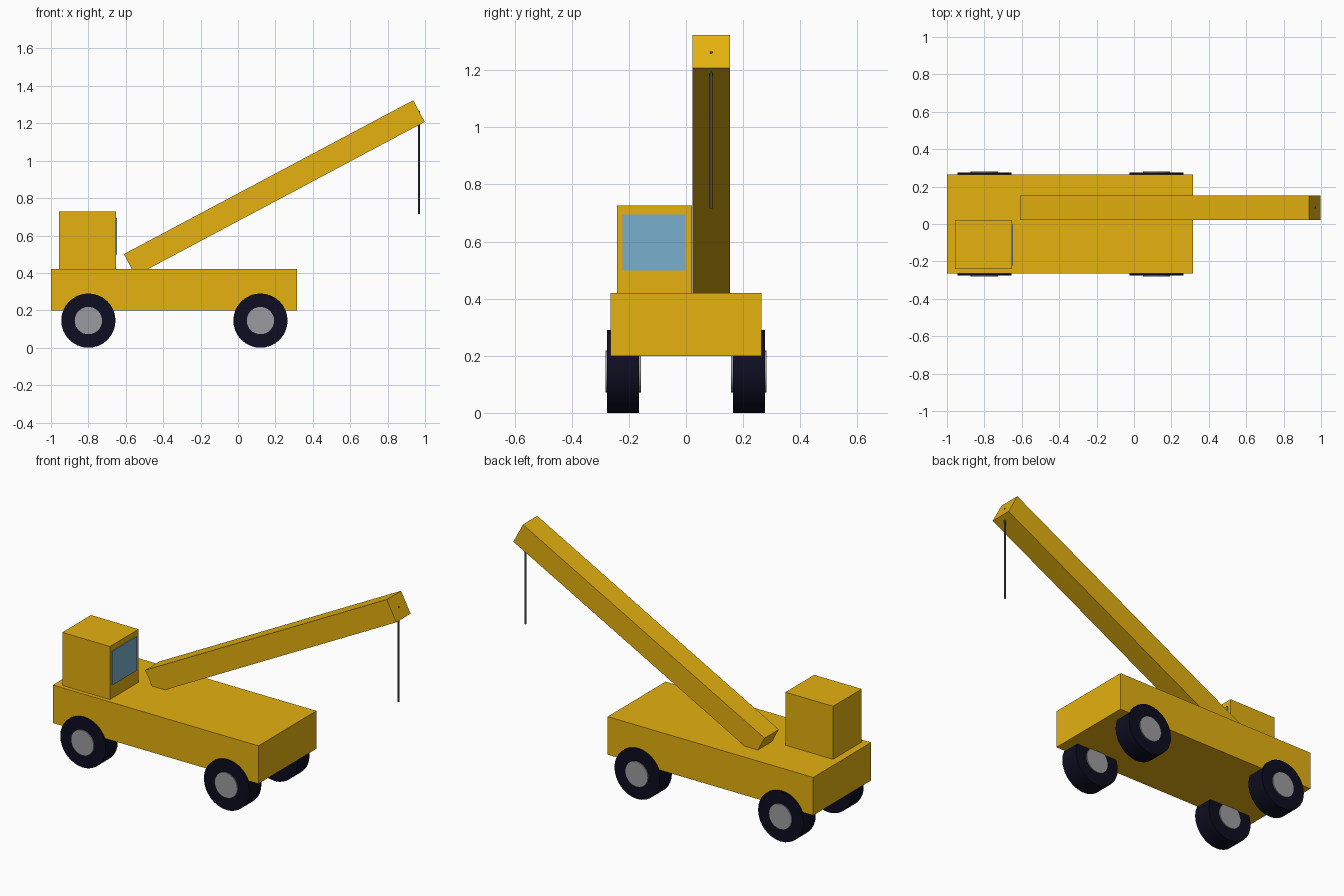
import bpy, bmesh, math
from mathutils import Matrix, Vector

if "Cube" in bpy.data.objects:
    bpy.data.objects.remove(bpy.data.objects["Cube"])


def material(name, rgb):
    m = bpy.data.materials.new(name)
    m.diffuse_color = (*rgb, 1)
    m.use_nodes = True
    m.node_tree.nodes["Principled BSDF"].inputs["Base Color"].default_value = m.diffuse_color
    return m


YELLOW = material("yellow paint", (0.78, 0.44, 0.005))
RUBBER = material("dark rubber", (0.004, 0.004, 0.015))
GREY = material("hub grey", (0.33, 0.33, 0.35))
GLASS = material("window blue", (0.19, 0.43, 0.62))
STEEL = material("cable steel", (0.08, 0.08, 0.09))


def finish(name, bm, mat, matrix):
    mesh = bpy.data.meshes.new(name)
    bm.to_mesh(mesh)
    bm.free()
    mesh.materials.append(mat)
    ob = bpy.data.objects.new(name, mesh)
    ob.matrix_world = matrix
    bpy.context.collection.objects.link(ob)
    return ob


def box(name, centre, size, mat, tilt=0):
    bm = bmesh.new()
    bmesh.ops.create_cube(bm, size=1)
    bmesh.ops.scale(bm, vec=Vector(size), verts=bm.verts)
    return finish(name, bm, mat, Matrix.Translation(centre) @ Matrix.Rotation(tilt, 4, 'Y'))


def cylinder(name, centre, radius, depth, mat, along_y=False, sides=32):
    bm = bmesh.new()
    bmesh.ops.create_cone(bm, cap_ends=True, segments=sides,
                          radius1=radius, radius2=radius, depth=depth)
    for f in bm.faces:
        f.smooth = len(f.verts) == 4
    for e in bm.edges:
        e.smooth = all(f.smooth for f in e.link_faces)
    turn = Matrix.Rotation(math.pi / 2, 4, 'X') if along_y else Matrix()
    return finish(name, bm, mat, Matrix.Translation(centre) @ turn)


# Body and cab
box("chassis", (-0.342, 0, 0.31), (1.316, 0.53, 0.22), YELLOW)
box("cab", (-0.804, -0.11, 0.573), (0.305, 0.262, 0.308), YELLOW)
box("cab_window", (-0.651, -0.112, 0.596), (0.008, 0.22, 0.196), GLASS)

# Boom and hanging cable
box("boom", (0.194, 0.088, 0.854), (1.752, 0.131, 0.131), YELLOW, math.radians(-28))
cylinder("cable", (0.967, 0.088, 0.99), 0.005, 0.55, STEEL, sides=12)

# Wheels with hubs showing on both faces
for end, x in (("rear", -0.80), ("front", 0.12)):
    for side, s in (("left", -1), ("right", 1)):
        cylinder(f"{end}_{side}_tyre", (x, s * 0.22, 0.145), 0.145, 0.112, RUBBER, True)
        cylinder(f"{end}_{side}_hub", (x, s * 0.22, 0.145), 0.073, 0.124, GREY, True)
